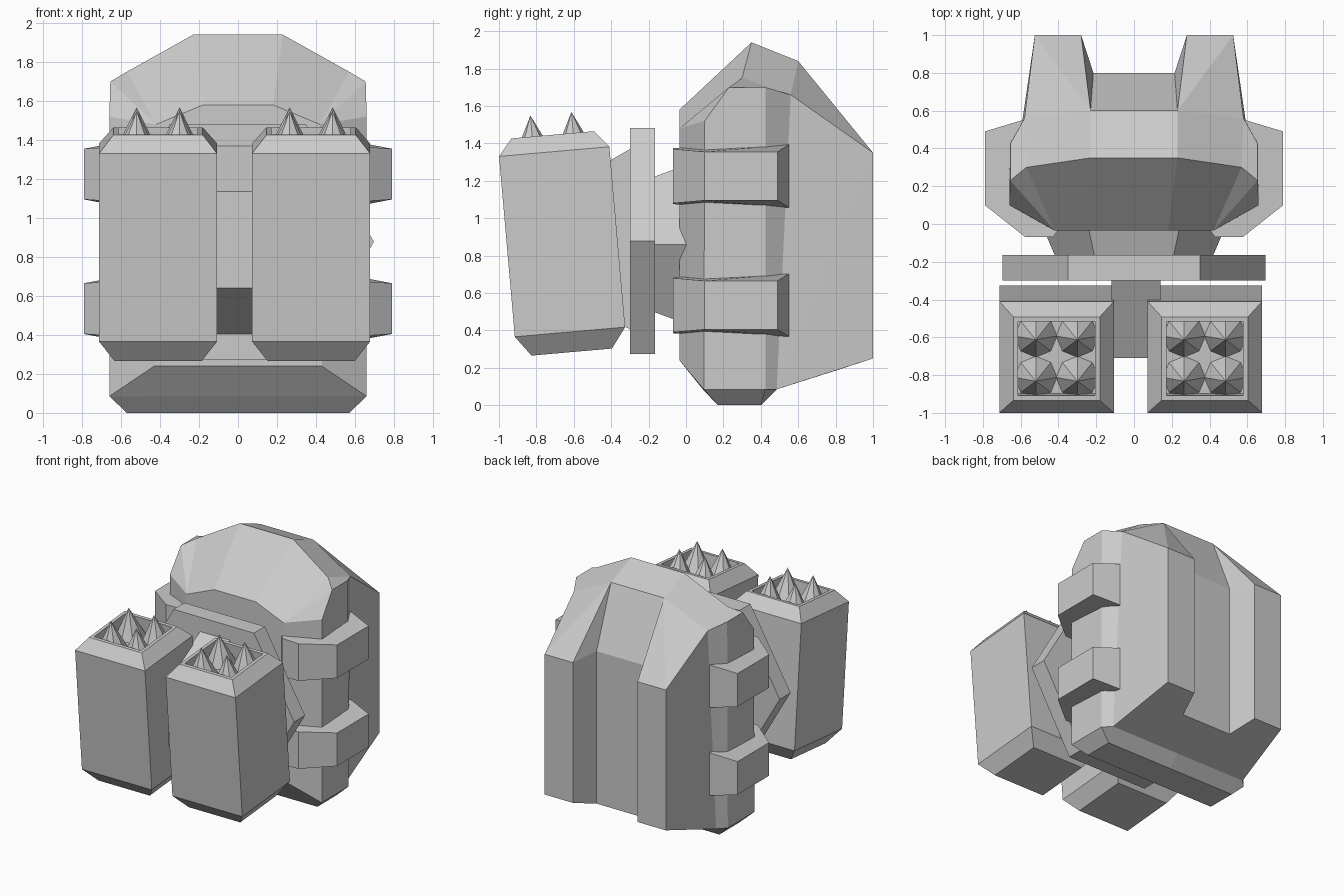
import bpy, bmesh, math
from mathutils import Matrix

if "Cube" in bpy.data.objects:
    bpy.data.objects.remove(bpy.data.objects["Cube"])


def finish(name, bm, mirror=False):
    bmesh.ops.recalc_face_normals(bm, faces=bm.faces)
    me = bpy.data.meshes.new(name)
    bm.to_mesh(me)
    bm.free()
    ob = bpy.data.objects.new(name, me)
    bpy.context.collection.objects.link(ob)
    if mirror:
        ob.modifiers.new("mirror", "MIRROR")
    return ob


def loft(bm, rings):
    """Skin a list of equal-length rings and cap both ends."""
    vs = [[bm.verts.new(p) for p in r] for r in rings]
    n = len(vs[0])
    for a, b in zip(vs, vs[1:]):
        for i in range(n):
            j = (i + 1) % n
            bm.faces.new((a[i], a[j], b[j], b[i]))
    bm.faces.new(vs[0][::-1])
    bm.faces.new(vs[-1])


def hex_ring(r, y, zc):
    return [(r * math.cos(k * math.pi / 3), y, zc + r * math.sin(k * math.pi / 3))
            for k in range(6)]


# Main body: right half shell, mirrored
bm = bmesh.new()


def point(x, y, z):
    return bm.verts.new((x, y, z))


def skin(*polys):
    for p in polys:
        bm.faces.new(p)


# Foot bar
m0, p0 = point(0, .17, 0), point(.57, .17, 0)
m0b, p0b = point(0, .4, 0), point(.57, .4, 0)
mq, q = point(0, .09, .085), point(.48, .09, .085)
c1, c2 = point(.66, .095, .085), point(.66, .425, .085)
h, d0 = point(0, .485, .085), point(.6, .485, .085)
skin((m0, p0, p0b, m0b), (mq, q, c1, p0, m0), (c1, c2, p0b, p0), (p0b, c2, d0, h, m0b))

# Front panel and its chamfer
m1, p1 = point(0, -.035, .24), point(.43, -.035, .24)
m2, p2, p3 = point(0, -.035, 1.58), point(.18, -.035, 1.58), point(.42, -.035, 1.48)
c4 = point(.66, .1, 1.52)
skin((mq, q, p1, m1), (q, c1, p1), (m1, p1, p3, p2, m2), (p1, c1, c4, p3))

# Domed top and side column
m3, r1, r3 = point(0, .35, 1.94), point(.23, .35, 1.94), point(.57, .3, 1.75)
m4, r2 = point(0, .6, 1.84), point(.23, .6, 1.84)
s1, s2, d1 = point(.655, .23, 1.7), point(.655, .425, 1.7), point(.58, .56, 1.66)
skin((m2, p2, r1, m3), (p2, p3, r3), (p2, r3, r1), (p3, c4, s1), (p3, s1, r3))
skin((c1, c2, s2, s1, c4), (c2, d0, d1, s2), (s1, s2, d1, r3), (r1, r3, d1, r2),
     (m3, r1, r2, m4))

# Rear lobe and centre channel
e0, e1 = point(.525, 1, .25), point(.525, 1, 1.35)
f0, f1 = point(.28, 1, .25), point(.28, 1, 1.35)
g0, g1 = point(.215, .8, .185), point(.215, .8, 1.38)
n0, n1 = point(0, .8, .185), point(0, .8, 1.38)
skin((d0, e0, e1), (d0, e1, d1), (e0, f0, f1, e1), (f0, g0, g1, f1), (g0, n0, n1, g1))
skin((r2, d1, e1), (r2, e1, f1), (r2, f1, g1), (m4, r2, g1, n1), (d0, e0, f0, g0, n0, h))
finish("body_shell", bm, mirror=True)

# Side clamps: x, y, half height
clamp = [(.40, -.03, .15), (.43, -.07, .15), (.575, -.07, .145), (.79, .1, .13),
         (.79, .49, .13), (.59, .55, .168), (.5, .3, .168)]
for name, zc in (("lower_clamps", .535), ("upper_clamps", 1.225)):
    bm = bmesh.new()
    loft(bm, [[(x, y, zc + s * t) for x, y, t in clamp] for s in (-1, 1)])
    finish(name, bm, mirror=True)

# Hexagonal mounting plate and the flared boss behind it
bm = bmesh.new()
loft(bm, [hex_ring(.697, -.30, .878), hex_ring(.697, -.165, .878)])
finish("mount_plate", bm)
bm = bmesh.new()
loft(bm, [hex_ring(.42, -.165, .86), hex_ring(.49, .0, .86)])
finish("mount_boss", bm)

# Wedge bracket between the pods
side = [(-.29, 1.375), (-.71, 1.135), (-.71, .64), (-.29, .40)]
bm = bmesh.new()
loft(bm, [[(x, y, z) for y, z in side] for x in (-.12, .14)])
finish("pod_bracket", bm)


# Tilted pods with a bevelled, recessed top and four pointed tips
def square(inset, z):
    w, d = .303 - inset, .296 - inset
    return [(-w, -d, z), (w, -d, z), (w, d, z), (-w, d, z)]


for name, xc in (("left", -.41), ("right", .375)):
    tilt = Matrix.Translation((xc, -.6625, .874)) @ Matrix.Rotation(math.radians(5), 4, "X")
    bm = bmesh.new()
    loft(bm, [square(.08, -.592), square(0, -.484), square(0, .484),
              square(.074, .574), square(.1, .574), square(.1, .46)])
    finish(name + "_pod", bm).matrix_world = tilt
    bm = bmesh.new()
    for x in (-.11, .11):
        for y in (-.11, .11):
            bmesh.ops.create_cone(bm, cap_ends=True, segments=8, radius1=.114, radius2=0,
                                  depth=.23, matrix=Matrix.Translation((x, y, .572)))
    finish(name + "_pod_tips", bm).matrix_world = tilt
